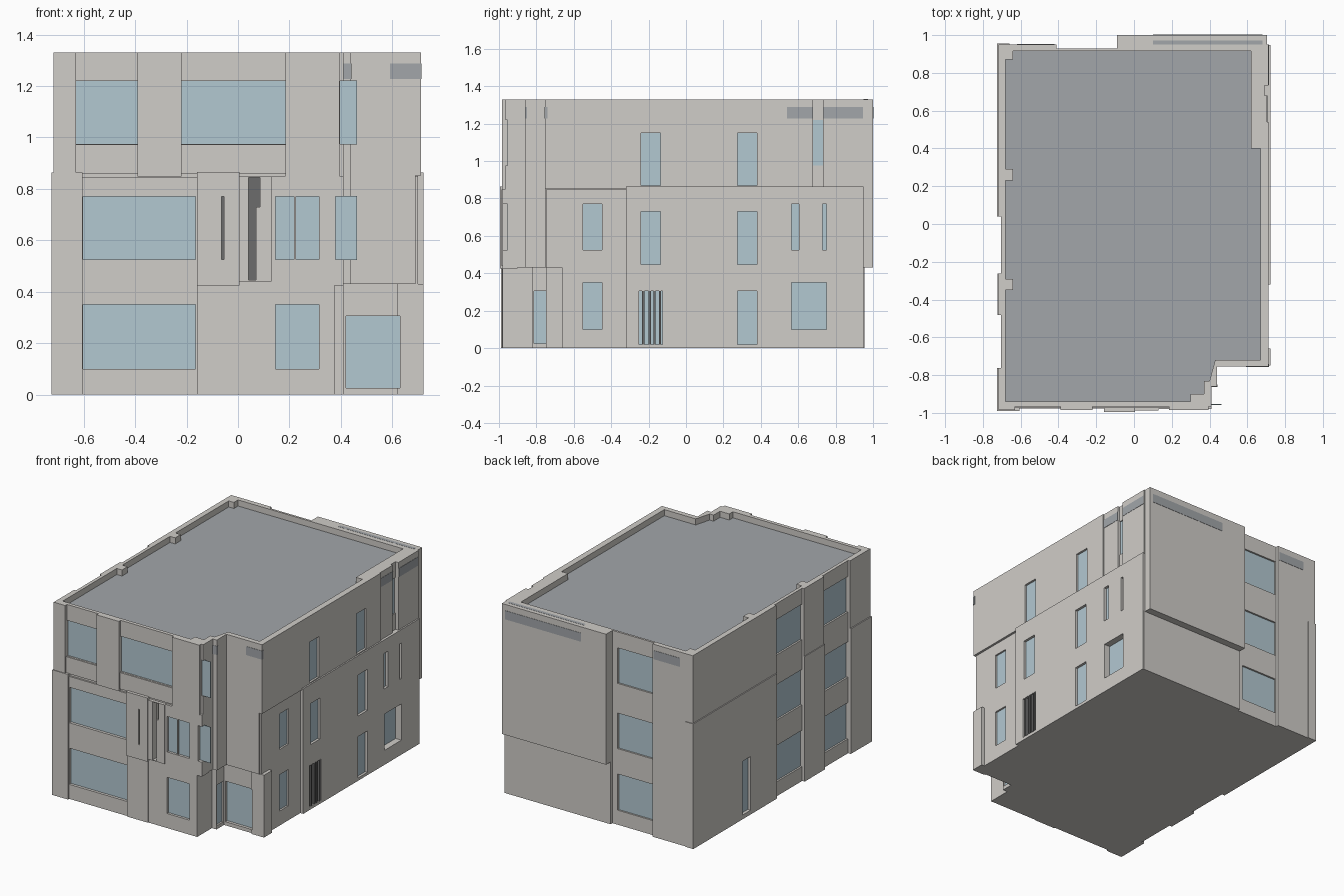
import bpy, bmesh

if "Cube" in bpy.data.objects:
    bpy.data.objects.remove(bpy.data.objects["Cube"])


def material(name, col):
    m = bpy.data.materials.new(name)
    m.diffuse_color = (*col, 1)
    m.use_nodes = True
    m.node_tree.nodes["Principled BSDF"].inputs["Base Color"].default_value = m.diffuse_color
    return m


WALL = material("wall_render", (0.63, 0.61, 0.58))
GLASS = material("pale_glass", (0.45, 0.58, 0.64))
ROOF = material("roof_grey", (0.36, 0.38, 0.40))
DARK = material("dark_metal", (0.15, 0.15, 0.15))


def prism(bm, pts, z0, z1):
    f = bm.faces.new([bm.verts.new((x, y, z0)) for x, y in pts])
    r = bmesh.ops.extrude_face_region(bm, geom=[f])
    vs = [v for v in r["geom"] if isinstance(v, bmesh.types.BMVert)]
    bmesh.ops.translate(bm, verts=vs, vec=(0, 0, z1 - z0))


def rect(x0, x1, y0, y1):
    return [(x0, y0), (x1, y0), (x1, y1), (x0, y1)]


def make(name, prisms, mat=None):
    bm = bmesh.new()
    for pts, z0, z1 in prisms:
        prism(bm, pts, z0, z1)
    bmesh.ops.recalc_face_normals(bm, faces=bm.faces)
    me = bpy.data.meshes.new(name)
    bm.to_mesh(me)
    bm.free()
    ob = bpy.data.objects.new(name, me)
    bpy.context.collection.objects.link(ob)
    if mat:
        me.materials.append(mat)
    return ob


# Openings: each is a cut from the glass plane outwards, plus a pane
cuts, panes, darks = [], [], []


def slab(side, a0, a1, p, d):
    """Plan rectangle on a side, from plane p outwards by d."""
    s = 1 if side in "RB" else -1
    lo, hi = sorted((p, p + s * d))
    return rect(lo, hi, a0, a1) if side in "LR" else rect(a0, a1, lo, hi)


def window(side, a0, a1, z0, z1, p, out=0.08, store=panes):
    cuts.append((slab(side, a0, a1, p, out), z0, z1))
    store.append((slab(side, a0 - .002, a1 + .002, p - (.001 if side in "RB" else -.001), .004),
                  z0 - .002, z1 + .002))


G, M, U = (.10, .35), (.525, .77), (.975, 1.22)   # sill and head per storey

# Front
for z in (G, M):
    window("F", -.603, -.165, *z, -.955)
    window("F", .145, .315, *z, -.96)
window("F", -.63, -.39, *U, -.952)
window("F", -.22, .185, *U, -.952)
window("F", .397, .46, *U, -.955)
window("F", .38, .46, *M, -.955)
window("F", -.064, -.054, *M, -.97, store=darks)
window("F", .04, .07, .445, .845, -.93, store=darks)
window("F", .0705, .086, .73, .845, -.93, store=darks)
# Recessed front corner
window("R", -.812, -.745, .025, .305, .395, .018)
window("F", .42, .63, .025, .305, -.715, .06)
# Right
for y in (-.24, .275):
    window("R", y, y + .105, .87, 1.15, .695)
    window("R", y, y + .105, .447, .73, .702)
window("R", .275, .38, .02, .305, .702)
window("R", -.25, -.125, .02, .305, .67)
for z in (G, M):
    window("R", -.55, -.45, *z, .685)
window("R", .563, .605, *M, .70)
window("R", .73, .75, *M, .70)
window("R", .565, .75, *G, .675)
window("R", .68, .732, *U, .68)
# Back and left
for z in (G, M, U):
    window("B", -.405, -.13, *z, .915)
    for y in (-.26, -.76):
        window("L", y, y + .275, *z, -.688)
window("L", .33, .42, .03, .40, -.70)

cutter = make("opening_cutter", cuts)
roof_plan = [(-.68, -.94), (.30, -.94), (.30, -.90), (.37, -.90), (.37, -.83), (.40, -.83),
             (.43, -.72), (.67, -.72), (.67, .40), (.62, .40), (.62, .915), (-.64, .915),
             (-.64, .87), (-.68, .87), (-.68, .29), (-.64, .29), (-.64, .23), (-.68, .23),
             (-.68, -.29), (-.64, -.29), (-.64, -.35), (-.68, -.35)]
roof_cutter = make("roof_cutter", [(roof_plan, 1.25, 1.45)])
for c in (cutter, roof_cutter):
    c.hide_render = True
    c.hide_viewport = True
    c.display_type = "WIRE"


def wall(name, pts, z0, z1):
    ob = make(name, [(pts, z0, z1)], WALL)
    for c in [cutter] + ([roof_cutter] if z1 > 1.25 else []):
        m = ob.modifiers.new("cut", "BOOLEAN")
        m.operation, m.solver, m.object = "DIFFERENCE", "EXACT", c


# Storey cores
low = [(-.703, -.965), (.375, -.965), (.375, -.82), (.41, -.82), (.41, -.738),
       (.69, -.738), (.69, .93), (-.703, .93)]
high = [(-.703, -.965), (.41, -.965), (.41, -.86), (.44, -.86), (.44, -.755),
        (.69, -.755), (.69, .93), (-.703, .93)]
wall("ground_storey", low, 0, .43)
wall("middle_storey", high, .43, .86)
wall("top_storey", high, .86, 1.33)

# Facing panels and pilasters: name, x0, x1, y0, y1, z0, z1
TOP = 1.33
for name, x0, x1, y0, y1, z0, z1 in [
    ("front_corner_pier", -.725, -.605, -.99, -.90, 0, .863),
    ("front_bay_spandrels", -.605, -.16, -.977, -.90, 0, .845),
    ("front_mid_panel", -.16, .005, -.994, -.90, .425, .865),
    ("front_low_panel", -.16, .002, -.984, -.90, 0, .425),
    ("front_slot_panel", .005, .13, -.987, -.90, .44, .848),
    ("front_low_right", .002, .375, -.98, -.90, 0, .44),
    ("front_mid_right", .13, .41, -.98, -.90, .425, .85),
    ("front_top_left_pier", -.717, -.63, -.985, -.90, .86, TOP),
    ("front_top_mid_pier", -.39, -.22, -.985, -.90, .848, TOP),
    ("front_top_right_pier", .185, .395, -.985, -.90, .848, TOP),
    ("front_top_spandrel", -.64, .2, -.973, -.90, .86, .973),
    ("recess_pier", .63, .722, -.748, -.66, 0, .43),
    ("right_low_front", .62, .70, -.745, -.32, 0, .85),
    ("right_low_main", .62, .722, -.32, .948, 0, .863),
    ("right_top_main", .62, .712, -.755, .54, .853, TOP),
    ("right_top_pier", .62, .705, .54, .68, .86, TOP),
    ("right_top_rear", .62, .712, .732, .95, .86, TOP),
    ("back_low_panel", -.09, .715, .88, .95, 0, .43),
    ("back_high_panel", -.09, .705, .88, 1.0, .43, TOP),
    ("back_corner_pier", -.717, -.41, .88, .95, 0, TOP),
    ("left_rear_low", -.724, -.66, .04, .955, 0, .863),
    ("left_rear_top", -.717, -.66, .04, .95, .863, TOP),
    ("left_mid_pier_low", -.722, -.66, -.483, -.262, 0, .863),
    ("left_mid_pier_top", -.717, -.66, -.483, -.262, .863, TOP),
    ("left_front_pier_low", -.724, -.66, -.989, -.763, 0, .863),
    ("left_front_pier_top", -.717, -.66, -.984, -.763, .863, TOP),
]:
    wall(name, rect(x0, x1, y0, y1), z0, z1)

make("window_panes", panes, GLASS)
make("dark_slots", darks, DARK)

# Roof deck and exposed roof-edge strips
make("roof_deck", [(roof_plan, 1.21, 1.288)], ROOF)
make("roof_edge_strips", [
    (rect(.592, .714, -.757, -.74), 1.228, 1.288),
    (rect(.41, .442, -.862, -.85), 1.228, 1.288),
    (rect(.69, .707, .54, .68), 1.228, 1.288),
    (rect(.69, .714, .735, .945), 1.228, 1.288),
    (rect(.10, .68, .98, 1.002), 1.228, 1.288),
    (rect(-.62, -.42, .94, .952), 1.228, 1.288),
    (rect(.10, .68, .95, .972), 1.30, 1.331)], ROOF)

# Door bars and window mullion
make("door_bars", [(rect(.672, .722, y, y + .012), .02, .305)
                   for y in (-.235, -.20, -.175, -.145)], DARK)
make("window_mullion", [(rect(.217, .225, -.975, -.955), *M)], WALL)
